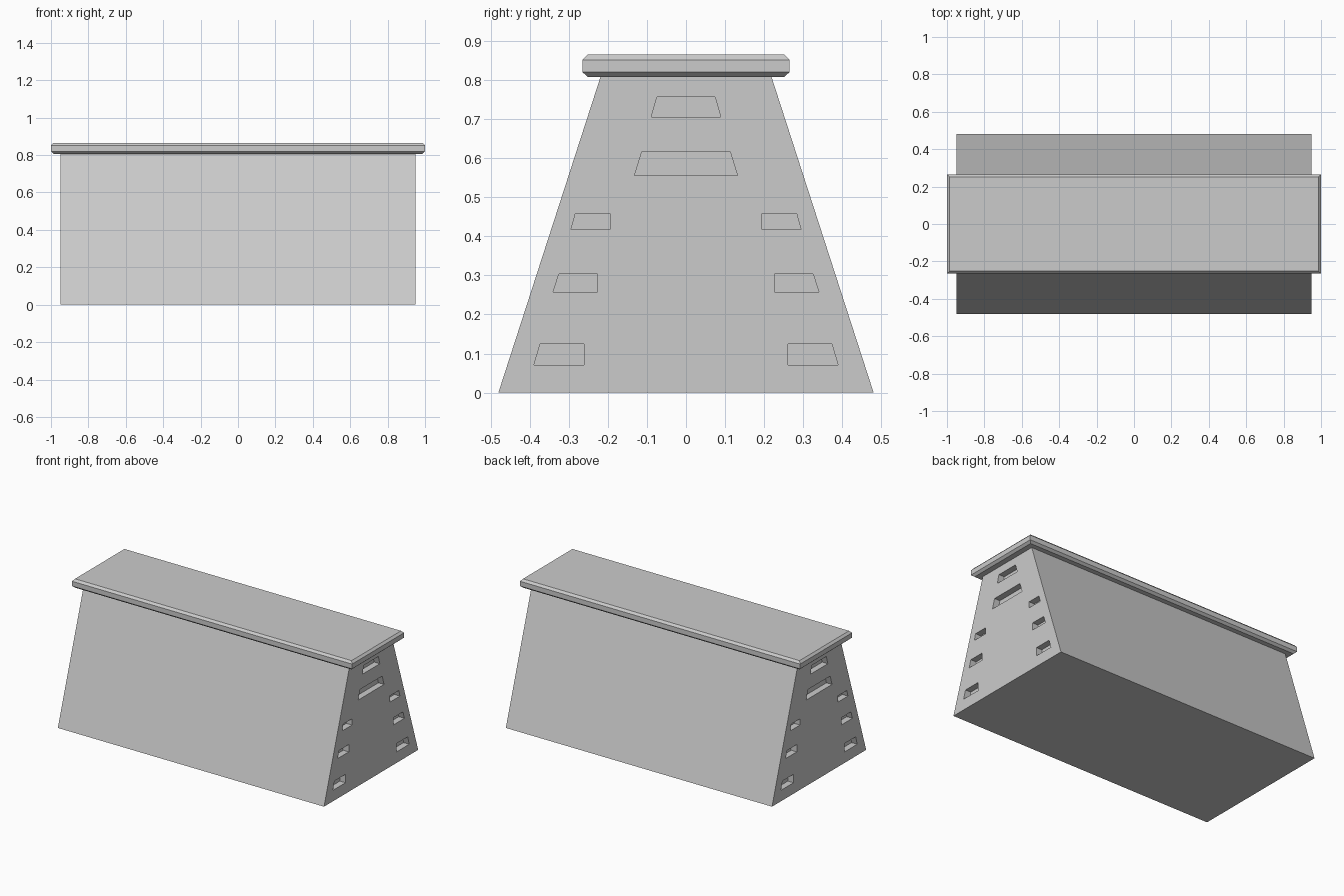
import bpy, bmesh

if "Cube" in bpy.data.objects:
    bpy.data.objects.remove(bpy.data.objects["Cube"])


def make_object(name, bm):
    bmesh.ops.recalc_face_normals(bm, faces=bm.faces)
    mesh = bpy.data.meshes.new(name)
    bm.to_mesh(mesh)
    bm.free()
    obj = bpy.data.objects.new(name, mesh)
    bpy.context.collection.objects.link(obj)
    return obj


def loft(bm, rings):
    """Skin a stack of equal-length point loops and cap both ends."""
    loops = [[bm.verts.new(p) for p in ring] for ring in rings]
    n = len(loops[0])
    for a, b in zip(loops, loops[1:]):
        for i in range(n):
            j = (i + 1) % n
            bm.faces.new((a[i], a[j], b[j], b[i]))
    bm.faces.new(loops[0])
    bm.faces.new(loops[-1])


def rect(x, y, z):
    return [(-x, -y, z), (x, -y, z), (x, y, z), (-x, y, z)]


# Tapered box body
bm = bmesh.new()
loft(bm, [rect(0.95, 0.48, 0), rect(0.95, 0.219, 0.807)])
body = make_object("box_body", bm)

# Padded top with chamfered upper and lower edges
bm = bmesh.new()
loft(bm, [rect(0.985, 0.25, 0.807), rect(1.0, 0.265, 0.82),
          rect(1.0, 0.265, 0.851), rect(0.987, 0.252, 0.865)])
make_object("top_pad", bm)

# Hand-hold recesses: (bottom z, top z, bottom y pair, top y pair)
centre_slots = [(0.705, 0.757, (-0.089, 0.089), (-0.074, 0.074)),
                (0.555, 0.616, (-0.132, 0.132), (-0.113, 0.113))]
side_slots = [(0.418, 0.458, (0.195, 0.294), (0.195, 0.283)),
              (0.257, 0.304, (0.227, 0.340), (0.227, 0.325)),
              (0.071, 0.125, (0.261, 0.389), (0.261, 0.373))]
DEPTH = 0.04

bm = bmesh.new()
for end in (-1, 1):
    for slots, sides in ((centre_slots, (1,)), (side_slots, (-1, 1))):
        for side in sides:
            for z0, z1, low, high in slots:
                loft(bm, [[(end * x, side * low[0], z0), (end * x, side * low[1], z0),
                           (end * x, side * high[1], z1), (end * x, side * high[0], z1)]
                          for x in (0.95 - DEPTH, 1.0)])
cutter = make_object("slot_cutter", bm)

# Cut the recesses into both ends
mod = body.modifiers.new("slots", 'BOOLEAN')
mod.operation = 'DIFFERENCE'
mod.solver = 'EXACT'
mod.object = cutter
bpy.context.view_layer.objects.active = body
body.select_set(True)
bpy.ops.object.modifier_apply(modifier=mod.name)
bpy.data.objects.remove(cutter, do_unlink=True)
